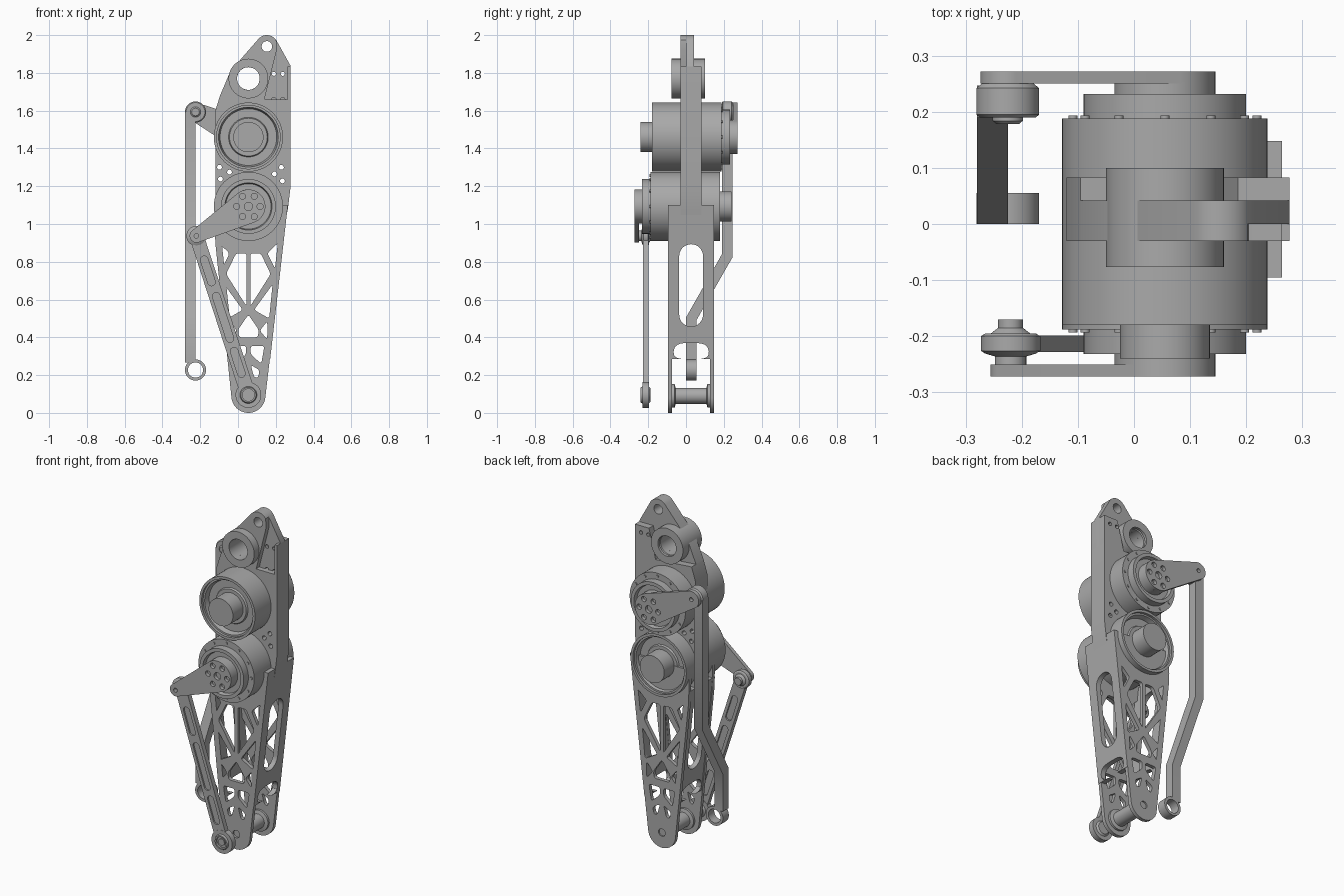
import bpy, bmesh
from math import sin, cos, pi, atan2, acos, hypot, radians
from mathutils import Vector

if "Cube" in bpy.data.objects:
    bpy.data.objects.remove(bpy.data.objects["Cube"])

grey = bpy.data.materials.new("metal_grey")
grey.use_nodes = True
grey.diffuse_color = (0.4, 0.4, 0.4, 1)
grey.node_tree.nodes["Principled BSDF"].inputs["Base Color"].default_value = (0.4, 0.4, 0.4, 1)
parts = []


def add(name, mesh):
    mesh.materials.clear()
    mesh.materials.append(grey)
    ob = bpy.data.objects.new(name, mesh)
    bpy.context.collection.objects.link(ob)
    parts.append(ob)
    return ob


def arc(c, r, a0=0, a1=2 * pi, n=32):
    return [(c[0] + r * cos(a0 + (a1 - a0) * i / n), c[1] + r * sin(a0 + (a1 - a0) * i / n))
            for i in range(n + (a1 - a0 < 6))]


def link(p, rp, q, rq):
    """Outline around two circles joined by their tangents."""
    d = atan2(q[1] - p[1], q[0] - p[0])
    b = acos((rp - rq) / hypot(q[0] - p[0], q[1] - p[1]))
    return arc(p, rp, d + b, d + 2 * pi - b) + arc(q, rq, d - b, d + b)


def rounded(pts, r):
    """Polygon with softened corners."""
    out = []
    for i, p in enumerate(pts):
        p, a, b = Vector(p), Vector(pts[i - 1]), Vector(pts[(i + 1) % len(pts)])
        s = p + (a - p).normalized() * min(r, (a - p).length * 0.45)
        e = p + (b - p).normalized() * min(r, (b - p).length * 0.45)
        for k in range(5):
            t = k / 4
            out.append(tuple(s * (1 - t) ** 2 + p * 2 * t * (1 - t) + e * t * t))
    return out


def plate(name, outline, holes, lo, hi, place=lambda u, v, t: (u, t, v)):
    """Flat outline with holes, given thickness from lo to hi."""
    cu = bpy.data.curves.new(name, "CURVE")
    cu.dimensions, cu.fill_mode, cu.extrude = "2D", "BOTH", (hi - lo) / 2
    for loop in [outline] + holes:
        sp = cu.splines.new("POLY")
        sp.points.add(len(loop) - 1)
        for pt, (u, v) in zip(sp.points, loop):
            pt.co = (u, v, 0, 1)
        sp.use_cyclic_u = True
    tmp = bpy.data.objects.new(name, cu)
    bpy.context.collection.objects.link(tmp)
    bpy.context.view_layer.update()
    mesh = bpy.data.meshes.new_from_object(tmp.evaluated_get(bpy.context.evaluated_depsgraph_get()))
    bpy.data.objects.remove(tmp)
    bm = bmesh.new()
    bm.from_mesh(mesh)
    bmesh.ops.remove_doubles(bm, verts=bm.verts, dist=1e-5)
    for v in bm.verts:
        v.co = place(v.co.x, v.co.y, v.co.z + (lo + hi) / 2)
    bmesh.ops.recalc_face_normals(bm, faces=bm.faces)
    bm.to_mesh(mesh)
    bm.free()
    return add(name, mesh)


def lathe(name, c, profile, s=1, n=64):
    """Turn (radius, y) points about the y axis through c; s flips front and back."""
    bm = bmesh.new()
    vs = [bm.verts.new((c[0] + r, s * y, c[1])) for r, y in profile]
    es = [bm.edges.new(e) for e in zip(vs, vs[1:])]
    bmesh.ops.spin(bm, geom=vs + es, cent=(c[0], 0, c[1]), axis=(0, 1, 0),
                   angle=2 * pi, steps=n, use_merge=False)
    bmesh.ops.remove_doubles(bm, verts=bm.verts, dist=1e-5)
    bmesh.ops.recalc_face_normals(bm, faces=bm.faces)
    mesh = bpy.data.meshes.new(name)
    bm.to_mesh(mesh)
    bm.free()
    return add(name, mesh)


def rod(name, c, r, lo, hi):
    return lathe(name, c, [(0, lo), (r, lo), (r, hi), (0, hi)], n=32)


AX = 0.055
upper, lower, ankle = (AX, 1.46), (AX, 1.093), (AX, 0.09)
back_pin, front_pin, back_foot = (-0.225, 1.593), (-0.22, 0.937), (-0.225, 0.227)

# Motors: open cup with a shaft on one end, stepped output flange on the other
motor = [(0, -0.24), (0.08, -0.24), (0.08, -0.145), (0.1, -0.145), (0.105, -0.135), (0.15, -0.135),
         (0.158, -0.165), (0.168, -0.165), (0.168, -0.18), (0.183, -0.18), (0.183, 0.188),
         (0.145, 0.188), (0.145, 0.232), (0.125, 0.232), (0.12, 0.21), (0.09, 0.21),
         (0.09, 0.252), (0, 0.252)]
for side, c, s, pin, r in (("upper", upper, 1, back_pin, 0.049), ("lower", lower, -1, front_pin, 0.036)):
    lathe(side + "_motor", c, motor, s)
    for k, p in enumerate(arc(c, 0.164, n=12)):
        rod(f"{side}_motor_bolt_{k}", p, 0.008, *sorted((s * 0.18, s * 0.193)))
    # Crank arm on the output
    holes = [arc(p, 0.016, n=16) for p in arc(c, 0.062, n=6)] + [arc(c, 0.022, n=16), arc(pin, 0.012, n=16)]
    plate(side + "_crank", link(c, 0.09, pin, r), holes, *sorted((s * 0.25, s * 0.272)))

# Central body plate between the motors
bolts = [(-0.098, 1.3), (-0.045, 1.275), (-0.093, 1.238), (0.23, 1.3), (0.193, 1.265), (0.235, 1.228)]
plate("body_plate", [(-0.12, 0.95), (-0.12, 1.6), (-0.095, 1.68), (0.15, 1.66), (0.277, 1.66),
                     (0.277, 1.185), (0.264, 1.08), (0.24, 0.95)],
      [arc(p, 0.013, n=12) for p in bolts], -0.03, 0.083)
# Spine flange
plate("spine_flange", [(0.262, 1.08), (0.264, 1.08), (0.277, 1.185), (0.277, 1.835), (0.262, 1.835)],
      [], -0.03, 0.083)

# Top bracket: tip lug, bearing boss and side web
tip, boss = (0.153, 1.94), (AX, 1.77)
tip_arc = arc(tip, 0.06, radians(35), radians(140), 16)
left_edge = [(-0.04, 1.81), (-0.095, 1.68), (-0.12, 1.6)]
eye, bore = arc(tip, 0.028), arc(boss, 0.06)
web_bolts = [arc((x, z), 0.011, n=12) for x in (0.19, 0.237) for z in (1.795, 1.66)]
plate("top_bracket_rear", [(0.277, 1.6), (0.277, 1.84)] + tip_arc + left_edge, [eye, bore] + web_bolts, 0.0, 0.042)
plate("top_bracket_front", [(0.125, 1.6), (0.205, 1.92)] + tip_arc + left_edge, [eye, bore], -0.03, 0.0)
plate("side_web", [(0.14, 1.655), (0.185, 1.835), (0.265, 1.835), (0.265, 1.655)], web_bolts[::2], 0.042, 0.083)
lathe("bearing_boss", boss, [(0.06, -0.077), (0.105, -0.077), (0.105, 0.1), (0.06, 0.1),
                             (0.06, 0.085), (0.068, 0.08), (0.06, 0.075), (0.06, -0.077)])

# Lower leg: two trussed side plates, openings mirrored about the leg axis
truss = [[(0.158, 0.9), (0.1, 0.845), (0.14, 0.765)],
         [(0.01, 0.845), (0.065, 0.845), (0.118, 0.735), (0.01, 0.565)],
         [(0.128, 0.68), (0.03, 0.545), (0.11, 0.5)],
         [(0.1, 0.485), (0.06, 0.435), (0.1, 0.39)],
         [(0.012, 0.355), (0.085, 0.355), (0.068, 0.26), (0.012, 0.31)],
         [(0.012, 0.255), (0.06, 0.225), (0.05, 0.185), (0.03, 0.19)]]
openings = [rounded([(AX + s * x, z) for x, z in h], 0.015) for h in truss for s in (1, -1)]
openings.append(rounded([(AX, 0.52), (AX + 0.055, 0.44), (AX + 0.05, 0.4), (AX - 0.05, 0.4), (AX - 0.055, 0.44)], 0.015))
openings.append(arc(ankle, 0.022))
leg = [(0.264, 1.1), (-0.125, 1.1), (-0.12, 0.9)] + arc(ankle, 0.09, pi * 1.03, pi * 1.97)
plate("leg_plate_front", leg, openings, -0.095, -0.073)
plate("leg_plate_back", leg, openings, 0.126, 0.148)

# Leg end walls with a long window and an arched lower edge
MID = 0.027
window = arc((MID, 0.83), 0.063, 0, pi, 16) + arc((MID, 0.52), 0.063, pi, 2 * pi, 16)
arch = rounded([(-0.07, 0.285), (-0.06, 0.37), (0.115, 0.37), (0.125, 0.285)], 0.06)


def wall(name, top, low_edge, x_low, x_high, inward):
    slope = (x_high - x_low) / (1.1 - 0.09)
    plate(name, [(0.148, top), (-0.095, top), (-0.095, 0.285)] + low_edge + [(0.148, 0.285)], [window],
          0, 0.03, lambda u, v, t: (x_low + slope * (v - 0.09) + inward * t, u, v))


wall("leg_wall_left", 1.1, arch, 0.148, 0.264, -1)
wall("leg_wall_right", 0.97, arch, -0.03, -0.137, 1)

# Ankle crossbar
lathe("ankle_bar", ankle, [(0, -0.085), (0.022, -0.085), (0.022, -0.073), (0.062, -0.073), (0.062, -0.06), (0.042, -0.055),
                           (0.042, 0.108), (0.062, 0.113), (0.062, 0.126), (0.022, 0.126), (0.022, 0.14), (0, 0.14)])

# Front push rod with pocketed faces
foot = (AX, 0.095)
bar = link(front_pin, 0.038, foot, 0.04)


def along(t):
    return tuple(a + (b - a) * t for a, b in zip(front_pin, foot))


slots = [link(along(a), 0.02, along(b), 0.02) for a, b in ((0.15, 0.29), (0.38, 0.645), (0.725, 0.865))]
plate("push_rod", bar, slots, -0.228, -0.199)
plate("push_rod_core", bar, [], -0.219, -0.208)
lathe("push_rod_top_eye", front_pin, [(0, -0.25), (0.028, -0.25), (0.028, -0.236), (0.045, -0.231), (0.053, -0.226),
      (0.053, -0.2), (0.045, -0.195), (0.035, -0.195), (0.022, -0.185), (0.022, -0.17), (0, -0.17)])
lathe("push_rod_foot_eye", foot, [(0, -0.235), (0.02, -0.235), (0.02, -0.225), (0.032, -0.225), (0.032, -0.24),
      (0.04, -0.24), (0.045, -0.23), (0.068, -0.23), (0.068, -0.197), (0.045, -0.197), (0.035, -0.188), (0, -0.188)])

# Rear cranked rod and its eyes
plate("rear_rod", [(0.247, 1.593), (0.19, 1.593), (0.19, 0.84), (0.0, 0.505), (0.0, 0.268),
                   (0.055, 0.268), (0.055, 0.49), (0.247, 0.825)],
      [], -0.28, -0.225, lambda u, v, t: (t, u, v))
lathe("rear_rod_foot_eye", back_foot, [(0.04, 0), (0.056, 0), (0.056, 0.055), (0.04, 0.055), (0.04, 0)])
lathe("rear_rod_top_eye", back_pin, [(0, 0.178), (0.02, 0.178), (0.027, 0.184), (0.027, 0.19), (0.05, 0.19), (0.056, 0.195),
      (0.056, 0.242), (0.05, 0.247), (0.045, 0.252), (0, 0.252)])

# Smooth round surfaces, keep hard edges
for ob in parts:
    ob.select_set(True)
bpy.context.view_layer.objects.active = parts[0]
bpy.ops.object.shade_smooth_by_angle(angle=radians(30))
